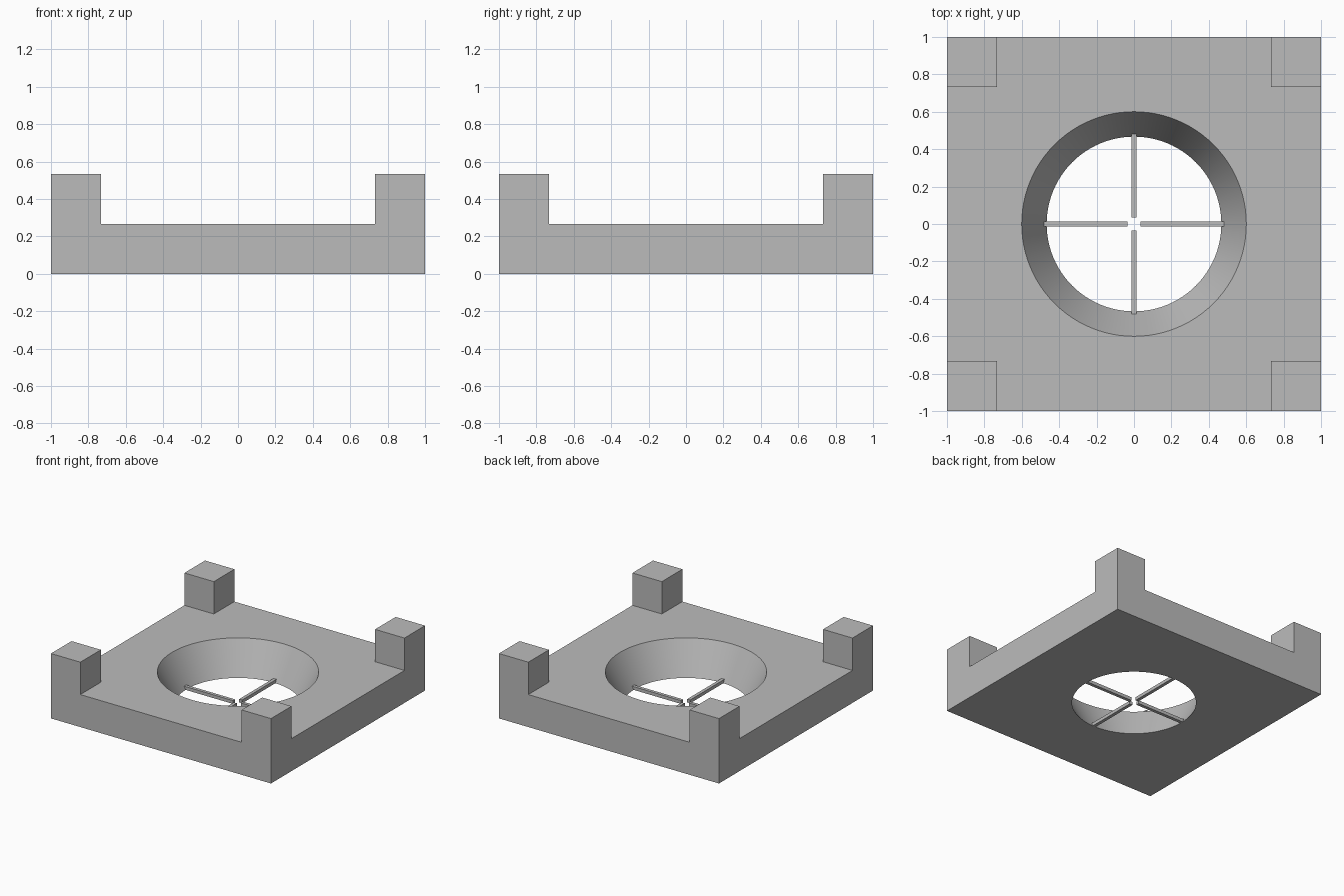
import bpy
import math

if "Cube" in bpy.data.objects:
    bpy.data.objects.remove(bpy.data.objects["Cube"], do_unlink=True)

SLAB_TOP = 0.267
POST_TOP = 0.533
POST_INNER = 0.733
HOLE_BOTTOM = 0.467
SLOPE = 0.5          # hole radius gained per unit of height
BAR = 0.027

grey = bpy.data.materials.new("plain grey")
grey.use_nodes = True
colour = (0.5, 0.5, 0.5, 1)
grey.diffuse_color = colour
grey.node_tree.nodes["Principled BSDF"].inputs["Base Color"].default_value = colour


def box(name, low, high):
    centre = [(a + b) / 2 for a, b in zip(low, high)]
    bpy.ops.mesh.primitive_cube_add(size=1, location=centre)
    ob = bpy.context.object
    ob.name = name
    ob.scale = [b - a for a, b in zip(low, high)]
    bpy.ops.object.transform_apply(location=True, rotation=True, scale=True)
    ob.data.materials.append(grey)
    return ob


def cut(target, cutter):
    cutter.hide_render = True
    mod = target.modifiers.new("cut", "BOOLEAN")
    mod.operation = "DIFFERENCE"
    mod.solver = "EXACT"
    mod.object = cutter
    bpy.context.view_layer.objects.active = target
    bpy.ops.object.modifier_apply(modifier=mod.name)
    bpy.data.objects.remove(cutter, do_unlink=True)


# Square base: crossing channels leave the four corner posts standing
base = box("base_with_corner_posts", (-1, -1, 0), (1, 1, POST_TOP))
cut(base, box("channel_x", (-2, -POST_INNER, SLAB_TOP), (2, POST_INNER, 1)))
cut(base, box("channel_y", (-POST_INNER, -2, SLAB_TOP), (POST_INNER, 2, 1)))

# Tapered round hole through the slab
low, high = -0.1, 0.4
bpy.ops.mesh.primitive_cone_add(
    vertices=96, radius1=HOLE_BOTTOM + SLOPE * low, radius2=HOLE_BOTTOM + SLOPE * high,
    depth=high - low, location=(0, 0, (low + high) / 2))
hole = bpy.context.object
hole.name = "hole_cutter"
hole.data.materials.append(grey)
cut(base, hole)

bpy.ops.object.select_all(action="DESELECT")
base.select_set(True)
bpy.context.view_layer.objects.active = base
bpy.ops.object.shade_smooth_by_angle(angle=math.radians(20))

# Four thin bars reaching towards the middle of the hole
for i, side in enumerate(("left", "back", "right", "front")):
    bar = box(side + "_bar", (0.035, -BAR / 2, 0), (0.48, BAR / 2, BAR))
    bar.rotation_euler.z = i * math.pi / 2
